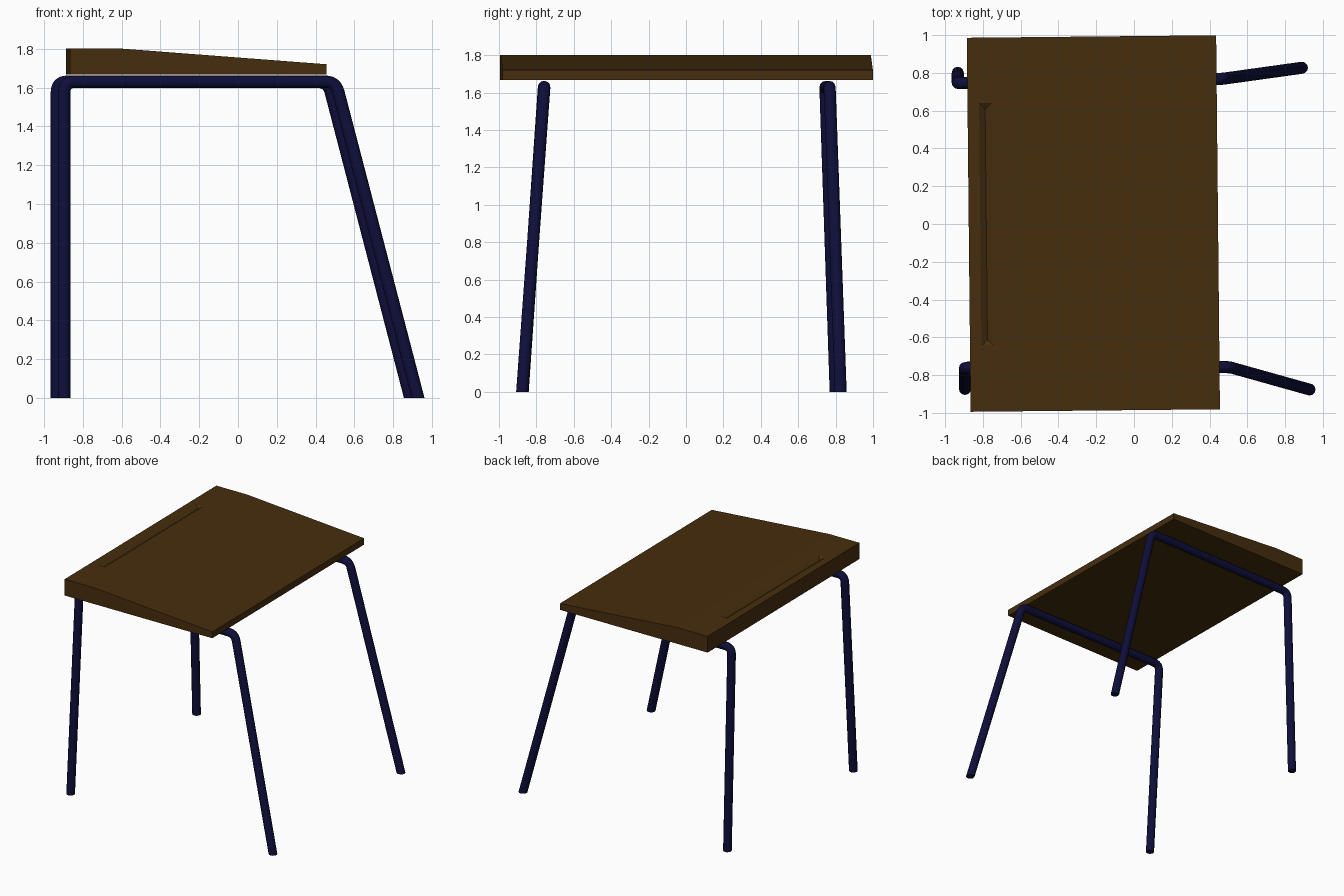
import bpy, bmesh, math
from mathutils import Vector

if "Cube" in bpy.data.objects:
    bpy.data.objects.remove(bpy.data.objects["Cube"])


def material(name, color):
    m = bpy.data.materials.new(name)
    m.diffuse_color = (*color, 1)
    m.use_nodes = True
    m.node_tree.nodes["Principled BSDF"].inputs["Base Color"].default_value = m.diffuse_color
    return m


def mesh_object(name, bm, mat=None):
    bmesh.ops.recalc_face_normals(bm, faces=bm.faces)
    me = bpy.data.meshes.new(name)
    bm.to_mesh(me)
    bm.free()
    ob = bpy.data.objects.new(name, me)
    bpy.context.collection.objects.link(ob)
    if mat:
        me.materials.append(mat)
    return ob


def activate(ob):
    bpy.ops.object.select_all(action='DESELECT')
    ob.select_set(True)
    bpy.context.view_layer.objects.active = ob


wood = material("wood", (0.061, 0.027, 0.004))
steel = material("blue_steel", (0.0045, 0.0045, 0.043))

# Desk top: side profile extruded along its length, slightly turned
PLACE, TURN = (-0.215, 0.0025, 0), math.radians(0.58)
profile = [(-0.66, 1.668), (0.66, 1.668), (0.66, 1.72), (-0.39, 1.80), (-0.66, 1.80)]
bm = bmesh.new()
face = bm.faces.new([bm.verts.new((x, -0.99, z)) for x, z in profile])
ext = bmesh.ops.extrude_face_region(bm, geom=[face])
bmesh.ops.translate(bm, vec=(0, 1.98, 0),
                    verts=[v for v in ext["geom"] if isinstance(v, bmesh.types.BMVert)])
top = mesh_object("desk_top", bm, wood)

# Pencil groove: V-shaped cutter with sloped ends
bm = bmesh.new()
for s in (-1, 1):
    bm.verts.new((-0.567, s * 0.61, 1.78))
    for x in (-0.615, -0.519):
        bm.verts.new((x, s * 0.66, 1.81))
bmesh.ops.convex_hull(bm, input=bm.verts)
cutter = mesh_object("groove_cutter", bm, wood)
cutter.hide_render = True
mod = top.modifiers.new("groove", 'BOOLEAN')
mod.operation, mod.object, mod.solver = 'DIFFERENCE', cutter, 'EXACT'
activate(top)
bpy.ops.object.modifier_apply(modifier=mod.name)
bpy.data.objects.remove(cutter)
top.location = PLACE
top.rotation_euler.z = TURN


# Leg frames: bent round tubes, trimmed flat at the floor
def rounded(points, trim, steps=6):
    pts = [Vector(p) for p in points]
    path = [pts[0]]
    for a, b, c in zip(pts, pts[1:], pts[2:]):
        p, q = b + (a - b).normalized() * trim, b + (c - b).normalized() * trim
        for i in range(steps + 1):
            t = i / steps
            path.append(p * (1 - t) ** 2 + b * 2 * t * (1 - t) + q * t * t)
    return path + [pts[-1]]


def leg_frame(name, foot_l, top_l, top_r, foot_r, radius=0.032):
    def below(foot, knee):
        f, k = Vector(foot), Vector(knee)
        return f + (f - k) * 0.03
    path = rounded([below(foot_l, top_l), top_l, top_r, below(foot_r, top_r)], 0.055)
    cu = bpy.data.curves.new(name, 'CURVE')
    cu.dimensions = '3D'
    cu.bevel_depth, cu.bevel_resolution = radius, 4
    sp = cu.splines.new('POLY')
    sp.points.add(len(path) - 1)
    for pt, co in zip(sp.points, path):
        pt.co = (*co, 1)
    ob = bpy.data.objects.new(name, cu)
    bpy.context.collection.objects.link(ob)
    activate(ob)
    bpy.ops.object.convert(target='MESH')
    ob = bpy.context.view_layer.objects.active
    bm = bmesh.new()
    bm.from_mesh(ob.data)
    bmesh.ops.bisect_plane(bm, geom=bm.verts[:] + bm.edges[:] + bm.faces[:],
                           plane_co=(0, 0, 0), plane_no=(0, 0, 1), clear_inner=True)
    bmesh.ops.holes_fill(bm, edges=[e for e in bm.edges if e.is_boundary], sides=0)
    bmesh.ops.recalc_face_normals(bm, faces=bm.faces)
    bm.to_mesh(ob.data)
    bm.free()
    ob.data.materials.clear()
    ob.data.materials.append(steel)
    bpy.ops.object.shade_smooth_by_angle(angle=math.radians(40))


Z = 1.63
leg_frame("front_leg_frame", (-0.895, -0.873, 0), (-0.895, -0.76, Z), (0.503, -0.757, Z), (0.928, -0.876, 0))
leg_frame("back_leg_frame", (-0.933, 0.80, 0), (-0.933, 0.745, Z), (0.464, 0.768, Z), (0.888, 0.827, 0))
